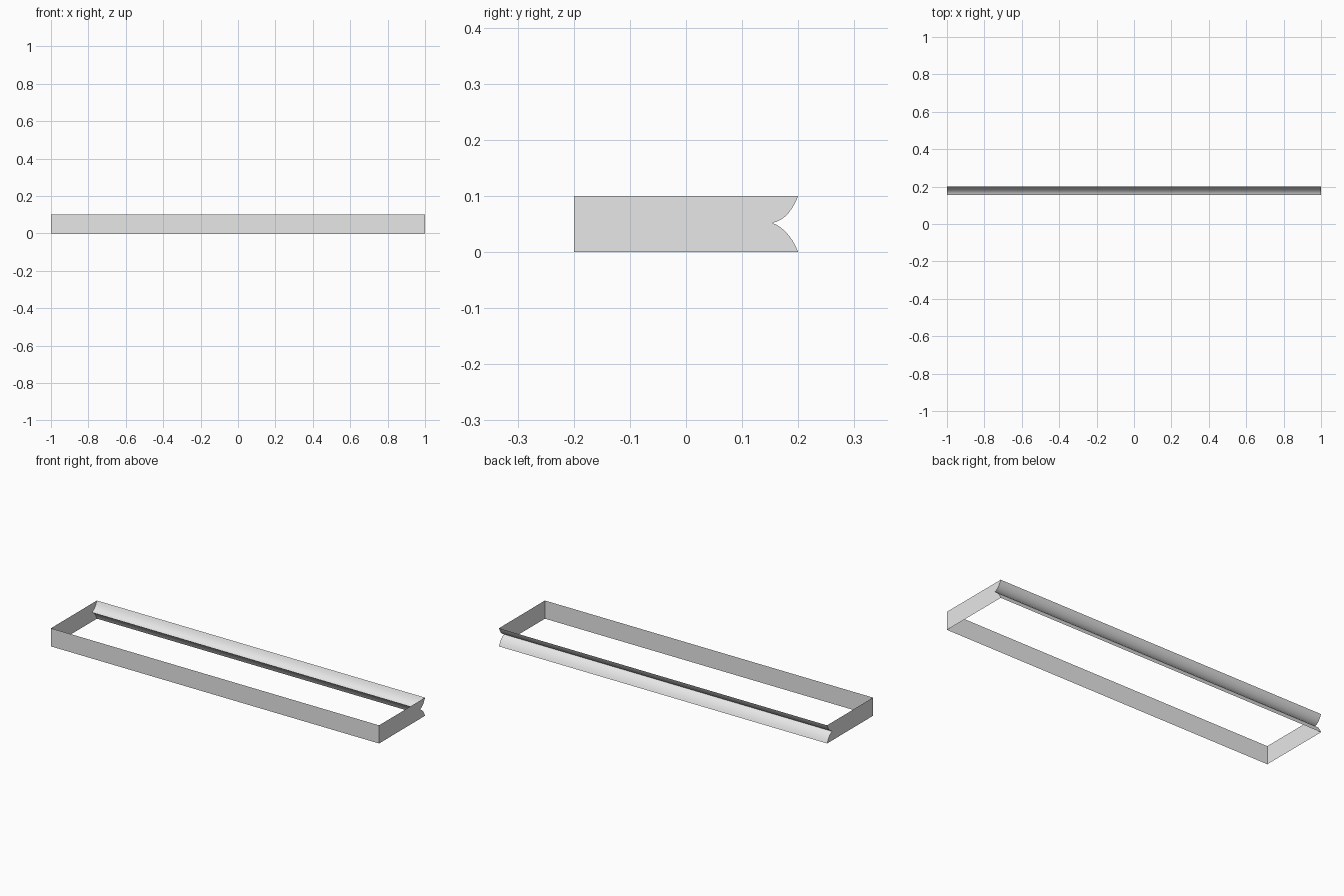
import bpy
import math
from mathutils import Vector
from mathutils.geometry import interpolate_bezier

cube = bpy.data.objects.get("Cube")
if cube:
    bpy.data.objects.remove(cube, do_unlink=True)

HALF_LENGTH, HALF_DEPTH, HEIGHT = 1.0, 0.2, 0.1

grey = bpy.data.materials.new("light_grey")
grey.use_nodes = True
grey.diffuse_color = (0.8, 0.8, 0.8, 1)
grey.node_tree.nodes["Principled BSDF"].inputs["Base Color"].default_value = (0.8, 0.8, 0.8, 1)


def add_part(name, verts, faces):
    mesh = bpy.data.meshes.new(name)
    mesh.from_pydata(verts, [], faces)
    mesh.materials.append(grey)
    obj = bpy.data.objects.new(name, mesh)
    bpy.context.collection.objects.link(obj)
    return obj


def sweep(name, profile):
    """Sheet made by sweeping an open (y, z) profile along the length."""
    n = len(profile)
    verts = [(x, y, z) for x in (-HALF_LENGTH, HALF_LENGTH) for y, z in profile]
    return add_part(name, verts, [(i, i + 1, n + i + 1, n + i) for i in range(n - 1)])


def curve(start, control, end, steps=8):
    """Quadratic curve in the (y, z) plane."""
    a, c, b = (Vector((*p, 0)) for p in (start, control, end))
    pts = interpolate_bezier(a, a.lerp(c, 2 / 3), b.lerp(c, 2 / 3), b, steps)
    return [(p.x, p.y) for p in pts]


# Back profile: two curved lips meeting in a sharp inward crease
crease = (0.154, 0.052)
lower_lip = curve((HALF_DEPTH, 0), (0.184, 0.04), crease)
upper_lip = curve(crease, (0.183, 0.057), (HALF_DEPTH, HEIGHT))
back_profile = lower_lip + upper_lip[1:]

# Long walls, with open top and bottom between them
front_profile = [(-HALF_DEPTH, HEIGHT), (-HALF_DEPTH, 0)]
sweep("front_wall", front_profile)
back = sweep("back_moulding", back_profile)
back.data.flip_normals()
front = bpy.data.objects["front_wall"]
front.data.flip_normals()

# End plates follow the full cross-section
outline = front_profile + back_profile
for name, x in (("right_end", -HALF_LENGTH), ("left_end", HALF_LENGTH)):
    order = list(range(len(outline)))
    add_part(name, [(x, y, z) for y, z in outline], [order if x > 0 else order[::-1]])

# Smooth the curved lips while keeping the crease sharp
bpy.ops.object.select_all(action='DESELECT')
back.select_set(True)
bpy.context.view_layer.objects.active = back
bpy.ops.object.shade_smooth_by_angle(angle=math.radians(35))
